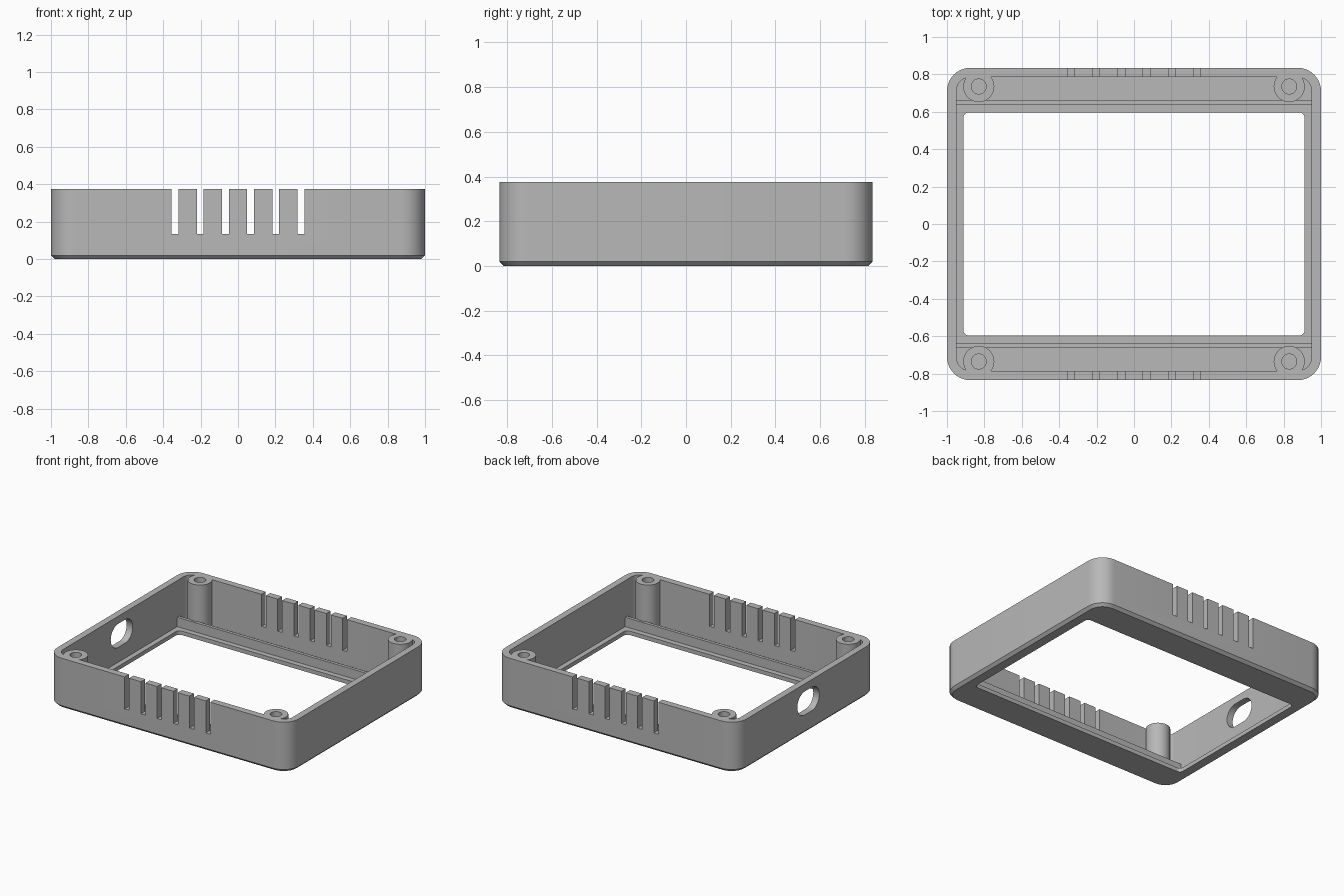
import bpy, bmesh, math
from mathutils import Vector

if "Cube" in bpy.data.objects:
    bpy.data.objects.remove(bpy.data.objects["Cube"])

HALF_X, HALF_Y, HEIGHT = 1.0, 0.835, 0.375
WALL, FLOOR, CHAMFER, CORNER = 0.05, 0.03, 0.02, 0.125

gray = bpy.data.materials.new("plain gray")
gray.use_nodes = True
gray.diffuse_color = (0.48, 0.48, 0.48, 1)
gray.node_tree.nodes["Principled BSDF"].inputs["Base Color"].default_value = gray.diffuse_color


def rounded_rect(hx, hy, r, z, steps=10):
    """Counter-clockwise ring of points with rounded corners."""
    ring = []
    for q, (sx, sy) in enumerate([(1, 1), (-1, 1), (-1, -1), (1, -1)]):
        for i in range(steps + 1):
            a = math.pi / 2 * (q + i / steps)
            ring.append(Vector((sx * (hx - r) + r * math.cos(a),
                                sy * (hy - r) + r * math.sin(a), z)))
    return ring


def circle(cx, cy, r, z, count=40):
    turns = [2 * math.pi * i / count for i in range(count)]
    return [Vector((cx + r * math.cos(a), cy + r * math.sin(a), z)) for a in turns]


def loft(name, rings, closed=False):
    """Skin successive rings; closed joins last to first, otherwise ends are capped."""
    bm = bmesh.new()
    loops = [[bm.verts.new(p) for p in ring] for ring in rings]
    pairs = list(zip(loops, loops[1:]))
    if closed:
        pairs.append((loops[-1], loops[0]))
    else:
        bm.faces.new(loops[0][::-1])
        bm.faces.new(loops[-1])
    for a, b in pairs:
        for i in range(len(a)):
            j = (i + 1) % len(a)
            bm.faces.new((a[i], a[j], b[j], b[i]))
    return finish(name, bm)


def boxes(name, specs):
    """One mesh of boxes, each given by its low and high corner."""
    bm = bmesh.new()
    for low, high in specs:
        low, high = Vector(low), Vector(high)
        verts = bmesh.ops.create_cube(bm, size=1)["verts"]
        bmesh.ops.scale(bm, vec=high - low, verts=verts)
        bmesh.ops.translate(bm, vec=(low + high) / 2, verts=verts)
    return finish(name, bm)


def finish(name, bm):
    bmesh.ops.recalc_face_normals(bm, faces=bm.faces)
    mesh = bpy.data.meshes.new(name)
    bm.to_mesh(mesh)
    bm.free()
    mesh.materials.append(gray)
    obj = bpy.data.objects.new(name, mesh)
    bpy.context.collection.objects.link(obj)
    return obj


def activate(obj):
    bpy.ops.object.select_all(action='DESELECT')
    obj.select_set(True)
    bpy.context.view_layer.objects.active = obj


def cut(obj, cutter):
    cutter.hide_render = True
    mod = obj.modifiers.new("cut", 'BOOLEAN')
    mod.operation, mod.solver, mod.object = 'DIFFERENCE', 'EXACT', cutter
    activate(obj)
    bpy.ops.object.modifier_apply(modifier=mod.name)
    bpy.data.objects.remove(cutter)


# Case frame: window, chamfered base, walls, cavity and floor ledge
in_x, in_y, in_r = HALF_X - WALL, HALF_Y - WALL, CORNER - WALL
win_x, win_y, win_r = 0.912, 0.597, 0.03
case = loft("case_frame", [
    rounded_rect(win_x, win_y, win_r, 0),
    rounded_rect(HALF_X - CHAMFER, HALF_Y - CHAMFER, CORNER - CHAMFER, 0),
    rounded_rect(HALF_X, HALF_Y, CORNER, CHAMFER),
    rounded_rect(HALF_X, HALF_Y, CORNER, HEIGHT),
    rounded_rect(in_x, in_y, in_r, HEIGHT),
    rounded_rect(in_x, in_y, in_r, FLOOR),
    rounded_rect(win_x, win_y, win_r, FLOOR),
], closed=True)

# Vent slots through the front and back walls
slot_w, slot_step, slot_z = 0.037, 0.1345, 0.135
centres = [(i - 2.5) * slot_step for i in range(6)]
cut(case, boxes("slot_cutter", [((x - slot_w / 2, -1, slot_z), (x + slot_w / 2, 1, 0.5))
                                for x in centres]))

# Oblong cable port in the right wall
port_y, port_z, port_w, port_r = -0.02, 0.23, 0.13, 0.088
outline = rounded_rect(port_w, port_r, port_r, 0)
cut(case, loft("port_cutter", [[Vector((x, port_y + p.x, port_z + p.y)) for p in outline]
                               for x in (-1.1, -0.9)]))

# Long retaining ribs beside the window
ribs = [boxes(name, [((-in_x, s * 0.649 - 0.012, FLOOR - 0.005),
                      (in_x, s * 0.649 + 0.012, 0.1))])
        for name, s in (("front_rib", -1), ("back_rib", 1))]

# Hollow screw posts in the four corners
posts = []
for side_y, sy in (("front", -1), ("back", 1)):
    for side_x, sx in (("left", 1), ("right", -1)):
        x, y = sx * 0.83, sy * 0.735
        posts.append(loft(f"{side_y}_{side_x}_post", [
            circle(x, y, 0.083, FLOOR - 0.01),
            circle(x, y, 0.083, HEIGHT),
            circle(x, y, 0.04, HEIGHT),
            circle(x, y, 0.04, FLOOR + 0.01),
        ]))

for obj in [case] + posts:
    activate(obj)
    bpy.ops.object.shade_smooth_by_angle(angle=math.radians(30))
